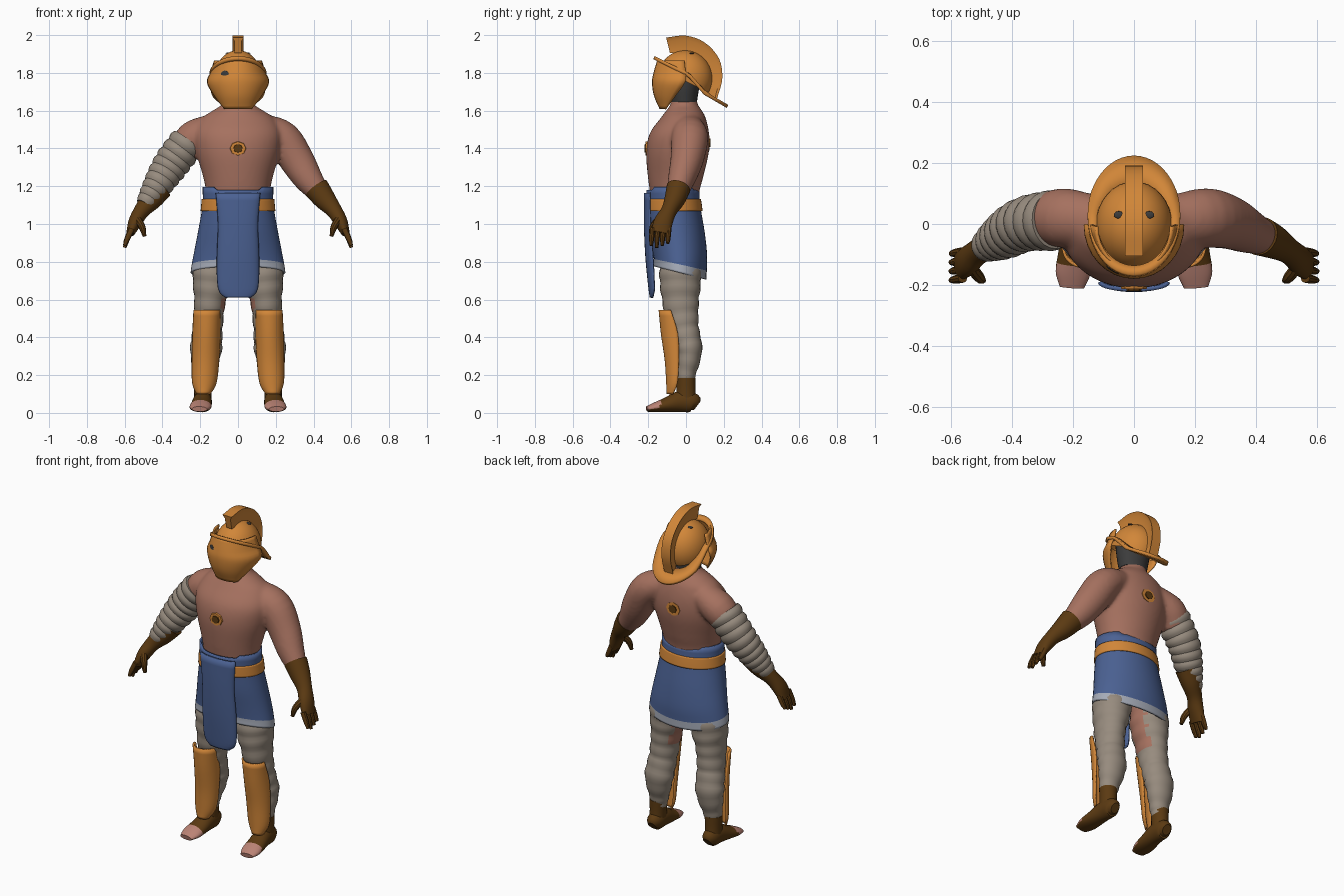
import bpy, bmesh, math
from mathutils import Vector, Matrix

cube = bpy.data.objects.get("Cube")
if cube:
    bpy.data.objects.remove(cube)

def material(name, *rgb):
    m = bpy.data.materials.new(name)
    m.diffuse_color = (*rgb, 1)
    m.use_nodes = True
    m.node_tree.nodes["Principled BSDF"].inputs["Base Color"].default_value = (*rgb, 1)
    return m

SKIN = material("skin", .38, .165, .115)
TOE = material("pale skin", .50, .23, .18)
LEATHER = material("brown leather", .105, .042, .006)
BRONZE = material("bronze", .64, .24, .04)
BLUE = material("blue cloth", .07, .12, .29)
HEM = material("silver trim", .38, .41, .48)
CLOTH = material("grey padding", .31, .26, .21)
DARK = material("dark lining", .045, .045, .045)

def build(name, verts, faces, mats, rule=None, thick=0):
    """Make an object; rule(face) picks the material index."""
    me = bpy.data.meshes.new(name)
    me.from_pydata(verts, [], faces)
    for m in mats:
        me.materials.append(m)
    bm = bmesh.new()
    bm.from_mesh(me)
    bmesh.ops.recalc_face_normals(bm, faces=bm.faces)
    for f in bm.faces:
        f.smooth = True
        f.material_index = int(rule(f)) if rule else 0
    bm.to_mesh(me)
    bm.free()
    ob = bpy.data.objects.new(name, me)
    bpy.context.collection.objects.link(ob)
    if thick:
        mod = ob.modifiers.new("thickness", 'SOLIDIFY')
        mod.thickness, mod.offset = thick, 0
    return ob

def spline(rows, steps):
    """Smooth curve through rows of numbers."""
    p = [Vector(r) for r in rows]
    p = [p[0] * 2 - p[1]] + p + [p[-1] * 2 - p[-2]]
    out = []
    for i in range(1, len(p) - 2):
        a, b, c, d = p[i - 1:i + 3]
        for k in range(steps):
            t = k / steps
            out.append(.5 * (2 * b + (c - a) * t + (2 * a - 5 * b + 4 * c - d) * t * t
                             + (3 * b - a - 3 * c + d) * t ** 3))
    return out + [p[-2]]

def loft(name, rows, mats, side=1, steps=4, seg=24, ref=(0, 1, 0), axis=None,
         bands=0, puff=.09, caps=True, rule=None, thick=0):
    """Tube of ellipses; each row is x, y, z and two radii."""
    pts = spline(rows, steps)
    n, verts, faces = len(pts), [], []
    for i, p in enumerate(pts):
        c = Vector(p[:3])
        t = axis or Vector(pts[min(i + 1, n - 1)][:3]) - Vector(pts[max(i - 1, 0)][:3])
        t = Vector(t).normalized()
        u = Vector(ref).cross(t).normalized()
        v = t.cross(u)
        k = 1 + puff * (abs(math.sin(math.pi * bands * i / (n - 1))) - .6) if bands else 1
        for j in range(seg):
            a = math.tau * j / seg
            q = c + u * math.cos(a) * p[3] * k + v * math.sin(a) * p[4] * k
            verts.append((q.x * side, q.y, q.z))
    for i in range(n - 1):
        for j in range(seg):
            k = (j + 1) % seg
            faces.append((i * seg + j, i * seg + k, (i + 1) * seg + k, (i + 1) * seg + j))
    if caps:
        faces += [tuple(range(seg)), tuple(range((n - 1) * seg, n * seg))]
    return build(name, verts, faces, mats, rule, thick)

def sheet(name, rows, mat, side=1, span=90, seg=16, thick=.01):
    """Plate bowed to the front; rows: z, centre x, half width, front y, depth."""
    pts, verts = spline(rows, 4), []
    for z, cx, hw, yf, depth in pts:
        for j in range(seg + 1):
            a = math.radians(span) * (2 * j / seg - 1)
            verts.append((side * (cx + hw * math.sin(a)), yf + depth * (1 - math.cos(a)), z))
    w = seg + 1
    faces = [(i * w + j, i * w + j + 1, i * w + w + j + 1, i * w + w + j)
             for i in range(len(pts) - 1) for j in range(seg)]
    return build(name, verts, faces, [mat], thick=thick)

def solid(name, mat, loc, size, turn=0, disc=0):
    """Ellipsoid, or a disc facing front when disc gives its sides."""
    bm = bmesh.new()
    if disc:
        bmesh.ops.create_cone(bm, cap_ends=True, segments=disc, radius1=1, radius2=.9, depth=2)
        bmesh.ops.rotate(bm, verts=bm.verts, matrix=Matrix.Rotation(math.pi / 2, 3, 'X'))
    else:
        bmesh.ops.create_uvsphere(bm, u_segments=32, v_segments=20, radius=1)
    bm.transform(Matrix.Translation(loc) @ Matrix.Rotation(turn, 4, 'Z') @ Matrix.Diagonal((*size, 1)))
    me = bpy.data.meshes.new(name)
    bm.to_mesh(me)
    bm.free()
    me.materials.append(mat)
    ob = bpy.data.objects.new(name, me)
    bpy.context.collection.objects.link(ob)
    return ob

# Bare upper body: torso, neck and arms fused into one skin
torso = loft("torso", [(0, -.04, .84, .13, .09), (0, -.05, .95, .16, .11), (0, -.06, 1.15, .168, .128),
    (0, -.055, 1.25, .185, .147), (0, -.045, 1.38, .222, .166), (0, -.035, 1.48, .23, .157),
    (0, -.015, 1.56, .19, .12), (0, -.01, 1.6, .135, .095), (0, -.01, 1.64, .08, .07),
    (0, -.01, 1.72, .065, .065)], [SKIN, LEATHER], axis=(0, 0, 1), seg=40)
shoulder = [(.13, .01, 1.51, .075, .085), (.235, .02, 1.455, .093, .098), (.31, .005, 1.34, .092, .088)]
elbow = [(.375, -.025, 1.235, .077, .072), (.45, -.055, 1.14, .05, .05)]
arm_l = loft("left_arm", shoulder + elbow, [SKIN, LEATHER])
arm_r = loft("right_shoulder", shoulder[:2] + [(.29, .01, 1.38, .08, .08)], [SKIN, LEATHER], side=-1)
with bpy.context.temp_override(active_object=torso, object=torso, selected_objects=[torso, arm_l, arm_r],
                               selected_editable_objects=[torso, arm_l, arm_r]):
    bpy.ops.object.join()
mod = torso.modifiers.new("fuse", 'REMESH')
mod.mode, mod.voxel_size = 'VOXEL', .011
mod = torso.modifiers.new("soften", 'SMOOTH')
mod.iterations = 8
skin = bpy.data.meshes.new_from_object(torso.evaluated_get(bpy.context.evaluated_depsgraph_get()))
torso.modifiers.clear()
torso.data = skin

# Harness straps cut into the skin along planes
chest, back = Vector((0, -.2, 1.4)), Vector((0, .115, 1.43))
around = (back - chest).cross(Vector((.22, 0, 1.355)) - chest).normalized()
over = (back - chest).cross(Vector((.165, 0, 1.6)) - chest).normalized()
pad_point, pad_normal = Vector((-.19, 0, 1.5)), Vector((1, -.35, 0)).normalized()
bm = bmesh.new()
bm.from_mesh(skin)
cuts = [(chest + n * h, n) for n in (around, over) for h in (-.026, .026)] + [(pad_point, pad_normal)]
for co, no in cuts:
    bmesh.ops.bisect_plane(bm, geom=bm.verts[:] + bm.edges[:] + bm.faces[:], plane_co=co, plane_no=no)
for f in bm.faces:
    c = f.calc_center_median()
    belt = abs((c - chest).dot(around)) < .026 and c.x < .24
    brace = abs((c - chest).dot(over)) < .026 and c.x > 0 and c.z > 1.38
    pad = (c - pad_point).dot(pad_normal) < 0 and c.z > 1.41 - .4 * c.x - .03
    f.material_index = int(belt or brace or pad)
    f.smooth = True
bm.to_mesh(skin)
bm.free()
skin.materials.clear()
for m in (SKIN, LEATHER):
    skin.materials.append(m)

# Harness medallions
for label, y, z, s in (("front", -.204, 1.4, -1), ("back", .115, 1.43, 1)):
    solid(label + "_medallion", BRONZE, (0, y, z), (.046, .01, .04), disc=8)
    solid(label + "_medallion_centre", LEATHER, (0, y + s * .008, z), (.026, .008, .024), disc=8)

# Padded sleeve
loft("right_padded_sleeve", [(.262, .012, 1.44, .095, .098), (.355, 0, 1.315, .094, .088),
     (.43, -.04, 1.2, .076, .076), (.495, -.078, 1.1, .048, .048)], [CLOTH], side=-1, steps=12, bands=9)

for label, s in (("left_", 1), ("right_", -1)):
    # Gloves with fingers
    loft(label + "glove", [(.415, -.04, 1.19, .068, .064), (.46, -.06, 1.13, .058, .055),
         (.51, -.09, 1.07, .042, .042), (.545, -.12, 1.01, .036, .05), (.57, -.135, .95, .022, .05)],
         [LEATHER], side=s)
    for i in range(4):
        y = -.178 + .029 * i
        tip = .875 + .012 * abs(i - 1)
        loft(label + f"finger_{i + 1}", [(.562, y, .975, .016, .015), (.585, y - .004, .925, .015, .014),
             (.6, y - .006, tip, .009, .009)], [LEATHER], side=s, seg=10)
    loft(label + "thumb", [(.535, -.14, 1.03, .02, .02), (.508, -.175, .985, .018, .018),
         (.495, -.185, .935, .01, .01)], [LEATHER], side=s, seg=10)
    # Padded legs, bare on the inner thigh
    loft(label + "padded_leg", [(.125, -.03, .85, .09, .1), (.135, -.03, .72, .105, .11),
         (.15, -.028, .58, .082, .095), (.16, -.012, .45, .078, .08), (.17, .015, .33, .083, .07),
         (.18, 0, .2, .056, .05), (.185, 0, .14, .044, .044)], [CLOTH, SKIN], side=s, steps=8, bands=10,
         puff=.07, rule=lambda f: f.normal.x * s < -.8 and f.calc_center_median().z > .54)
    # Shin guards
    sheet(label + "shin_guard", [(.545, .165, .066, -.14, .06), (.42, .167, .07, -.128, .085),
          (.28, .172, .068, -.108, .07), (.16, .178, .06, -.1, .055), (.1, .183, .032, -.098, .03)],
          BRONZE, side=s)
    # Sandals with bare toes
    loft(label + "ankle_wrap", [(.185, 0, .185, .05, .05), (.186, 0, .12, .046, .05),
         (.187, 0, .05, .045, .055)], [LEATHER], side=s)
    loft(label + "foot", [(.185, .06, .04, .03, .026), (.186, .035, .055, .052, .045),
         (.188, -.03, .06, .056, .05), (.194, -.1, .043, .04, .055), (.2, -.16, .03, .027, .057),
         (.204, -.208, .02, .014, .04)], [LEATHER, TOE], side=s, ref=(1, 0, 0),
         rule=lambda f: f.calc_center_median().y < -.135 and f.normal.z > -.4)

# Skirt with trimmed hem, dipping toward the back
skirt = loft("skirt", [(0, -.07, 1.18, .182, .135), (0, -.065, 1.1, .183, .137), (0, -.05, .98, .205, .145),
    (0, -.035, .88, .226, .142), (0, -.03, .812, .24, .135), (0, -.03, .772, .246, .134)], [BLUE, HEM],
    axis=(0, 0, -1), seg=48, caps=False, thick=.01, rule=lambda f: f.calc_center_median().z < .812)
for v in skirt.data.vertices:
    v.co.z -= .25 * (v.co.y + .15) * (1.18 - v.co.z) / .4
    if v.co.z > 1.17 and abs(v.co.x) > .12:
        v.co.z += .015
loft("belt", [(0, -.066, 1.132, .186, .139), (0, -.064, 1.1, .189, .142), (0, -.062, 1.068, .192, .144)],
     [BRONZE], axis=(0, 0, -1), seg=48, caps=False, thick=.012)
sheet("apron", [(1.165, 0, .112, -.215, .025), (1.0, 0, .1, -.216, .03), (.82, 0, .106, -.208, .035),
      (.66, 0, .1, -.192, .025), (.612, 0, .06, -.185, .012)], BLUE, thick=.014)

# Helmet: lining, dome, face mask
loft("helmet_lining", [(0, -.01, 1.645, .082, .068), (0, -.01, 1.72, .095, .08), (0, -.005, 1.81, .1, .1)],
     [DARK])
dome = solid("helmet_dome", BRONZE, (0, -.005, 1.77), (.126, .145, .15))
bm = bmesh.new()
bm.from_mesh(dome.data)
bmesh.ops.bisect_plane(bm, geom=bm.verts[:] + bm.edges[:] + bm.faces[:], plane_co=(0, 0, 1.755),
                       plane_no=(0, .5, 1), clear_inner=True)
bm.to_mesh(dome.data)
bm.free()
sheet("face_mask", [(1.865, 0, .122, -.148, .14), (1.8, 0, .142, -.167, .165), (1.75, 0, .16, -.175, .17),
      (1.68, 0, .122, -.165, .11), (1.61, 0, .068, -.135, .03)], BRONZE)

# Helmet brim sweeping down into a neck guard
def brim_height(y):
    if y < .015:
        return 1.79 - .49 * (y - .015)
    if y < .1:
        return 1.79 - 1.15 * (y - .015)
    return max(1.692 - .58 * (y - .1), 1.62)

count, verts, faces = 48, [], []
for k in (0, .5, 1):
    for j in range(count):
        a = math.tau * j / count
        y = (.03 * k - .005) + (.135 + .06 * k) * math.sin(a)
        verts.append(((.118 + .034 * k) * math.cos(a), y, brim_height(y)))
for i in range(2):
    for j in range(count):
        k = (j + 1) % count
        faces.append((i * count + j, i * count + k, (i + 1) * count + k, (i + 1) * count + j))
build("helmet_brim", verts, faces, [BRONZE], thick=.018)

# Crest, wider along its outer edge; rows: outer y, z then inner y, z
verts, faces = [], []
rows = spline([(-.105, 1.987, -.085, 1.905), (0, 1.997, 0, 1.9), (.1, 1.96, .07, 1.87),
               (.175, 1.875, .11, 1.82), (.192, 1.77, .12, 1.74), (.165, 1.665, .12, 1.68)], 4)
for oy, oz, iy, iz in rows:
    my, mz = oy * .75 + iy * .25, oz * .75 + iz * .25
    verts += [(-.018, iy, iz), (-.019, my, mz), (-.03, oy, oz), (.03, oy, oz), (.019, my, mz), (.018, iy, iz)]
for i in range(len(rows) - 1):
    for j in range(6):
        k = (j + 1) % 6
        faces.append((i * 6 + j, i * 6 + k, i * 6 + 6 + k, i * 6 + 6 + j))
faces += [tuple(range(6)), tuple(range(len(verts) - 6, len(verts)))]
build("helmet_crest", verts, faces, [BRONZE])

# Dark eye opening and dome vents
solid("eye_opening", DARK, (-.07, -.151, 1.79), (.024, .004, .022), turn=-.55)
for label, s in (("left_", 1), ("right_", -1)):
    solid(label + "dome_vent", DARK, (s * .05, .03, 1.904), (.016, .012, .004))

# Smooth shading with sharp creases kept
bpy.ops.object.select_all(action='DESELECT')
for ob in bpy.context.scene.objects:
    if ob.type == 'MESH':
        ob.select_set(True)
bpy.context.view_layer.objects.active = torso
bpy.ops.object.shade_smooth_by_angle(angle=math.radians(35))
